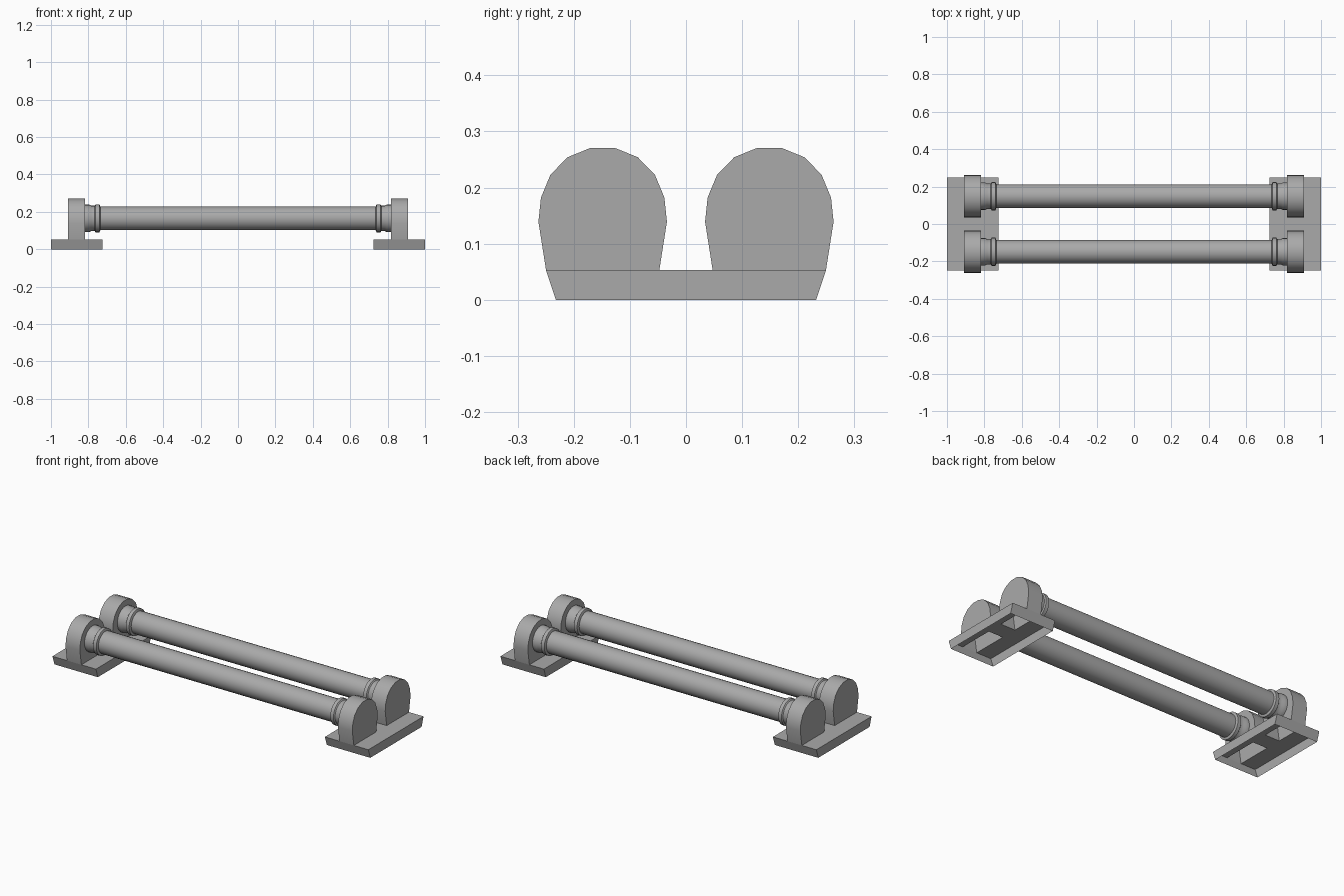
import bpy, bmesh, math

cube = bpy.data.objects.get("Cube")
if cube:
    bpy.data.objects.remove(cube, do_unlink=True)

grey = bpy.data.materials.new("plain_grey")
grey.use_nodes = True
grey.diffuse_color = (0.4, 0.4, 0.4, 1)
grey.node_tree.nodes["Principled BSDF"].inputs["Base Color"].default_value = (0.4, 0.4, 0.4, 1)

TOP = 0.053            # height of the base plate
IN, OUT = 0.817, 0.908  # bracket faces along x
ROD_Y, ROD_Z = 0.1485, 0.165
FOOT = 0.101           # half width of the bracket foot


def finish(name, bm, angle=35):
    bmesh.ops.remove_doubles(bm, verts=bm.verts, dist=0.0005)
    bmesh.ops.recalc_face_normals(bm, faces=bm.faces)
    mesh = bpy.data.meshes.new(name)
    bm.to_mesh(mesh)
    bm.free()
    mesh.materials.append(grey)
    obj = bpy.data.objects.new(name, mesh)
    bpy.context.collection.objects.link(obj)
    bpy.ops.object.select_all(action='DESELECT')
    obj.select_set(True)
    bpy.context.view_layer.objects.active = obj
    bpy.ops.object.shade_smooth_by_angle(angle=math.radians(angle))
    return obj


def quad(bm, *points):
    bm.faces.new([bm.verts.new(p) for p in points])


def base(name, side):
    # Open-bottomed tray with openings beneath the hollow brackets
    bm = bmesh.new()
    xs = [side * x for x in (0.725, IN, OUT, 1)]
    edge = ROD_Y + FOOT
    ys = [-edge, -ROD_Y + FOOT, ROD_Y - FOOT, edge]
    for i in range(3):
        for j in range(3):
            if i == 1 and j != 1:
                continue
            quad(bm, *[(xs[i + a], ys[j + b], TOP) for a, b in ((0, 0), (1, 0), (1, 1), (0, 1))])
    low = 0.232
    for x in (xs[0], xs[-1]):
        quad(bm, (x, -low, 0), (x, low, 0), (x, edge, TOP), (x, -edge, TOP))
    for s in (-1, 1):
        quad(bm, (xs[0], s * low, 0), (xs[-1], s * low, 0),
             (xs[-1], s * edge, TOP), (xs[0], s * edge, TOP))
    # Tray walls face outward and the plate faces up
    obj = finish(name, bm)
    for p in obj.data.polygons:
        centre = p.center.copy()
        centre.x -= side * 0.8625
        centre.z = 0.1 if abs(p.normal.z) > 0.9 else 0
        if p.normal.dot(centre) < 0:
            p.flip()


def bracket(name, side, y):
    # Rounded housing, hollow and open beneath
    half = [(FOOT, TOP), (0.1145, 0.139), (0.11, 0.182), (0.093, 0.223),
            (0.0625, 0.254), (0.022, 0.2705)]
    outline = half + [(-w, z) for w, z in reversed(half)]
    bm = bmesh.new()
    rings = [[bm.verts.new((side * x, y + w, z)) for w, z in outline] for x in (IN, OUT)]
    for ring in rings:
        bm.faces.new(ring)
    for k in range(len(outline) - 1):
        bm.faces.new((rings[0][k], rings[0][k + 1], rings[1][k + 1], rings[1][k]))
    finish(name, bm)


def turned(name, y, profile, sides=24):
    # Solid of revolution around the rod axis
    bm = bmesh.new()
    rings = []
    for x, r in profile:
        rings.append([bm.verts.new((x, y + r * math.cos(k * math.tau / sides),
                                    ROD_Z + r * math.sin(k * math.tau / sides)))
                      for k in range(sides)])
    for a, b in zip(rings, rings[1:]):
        for k in range(sides):
            n = (k + 1) % sides
            bm.faces.new((a[k], a[n], b[n], b[k]))
    bm.faces.new(rings[0])
    bm.faces.new(rings[-1])
    finish(name, bm)


collar = [(IN, 0.073), (0.795, 0.073), (0.785, 0.068), (0.766, 0.068),
          (0.761, 0.075), (0.741, 0.075), (0.736, 0.063)]

for side, label in ((1, "left"), (-1, "right")):
    base(label + "_base", side)
    for y, place in ((-ROD_Y, "front"), (ROD_Y, "back")):
        bracket(f"{label}_{place}_bracket", side, y)
        turned(f"{label}_{place}_collar", y, [(side * x, r) for x, r in collar])

for y, place in ((-ROD_Y, "front"), (ROD_Y, "back")):
    turned(place + "_rod", y, [(-0.74, 0.063), (0.74, 0.063)])
